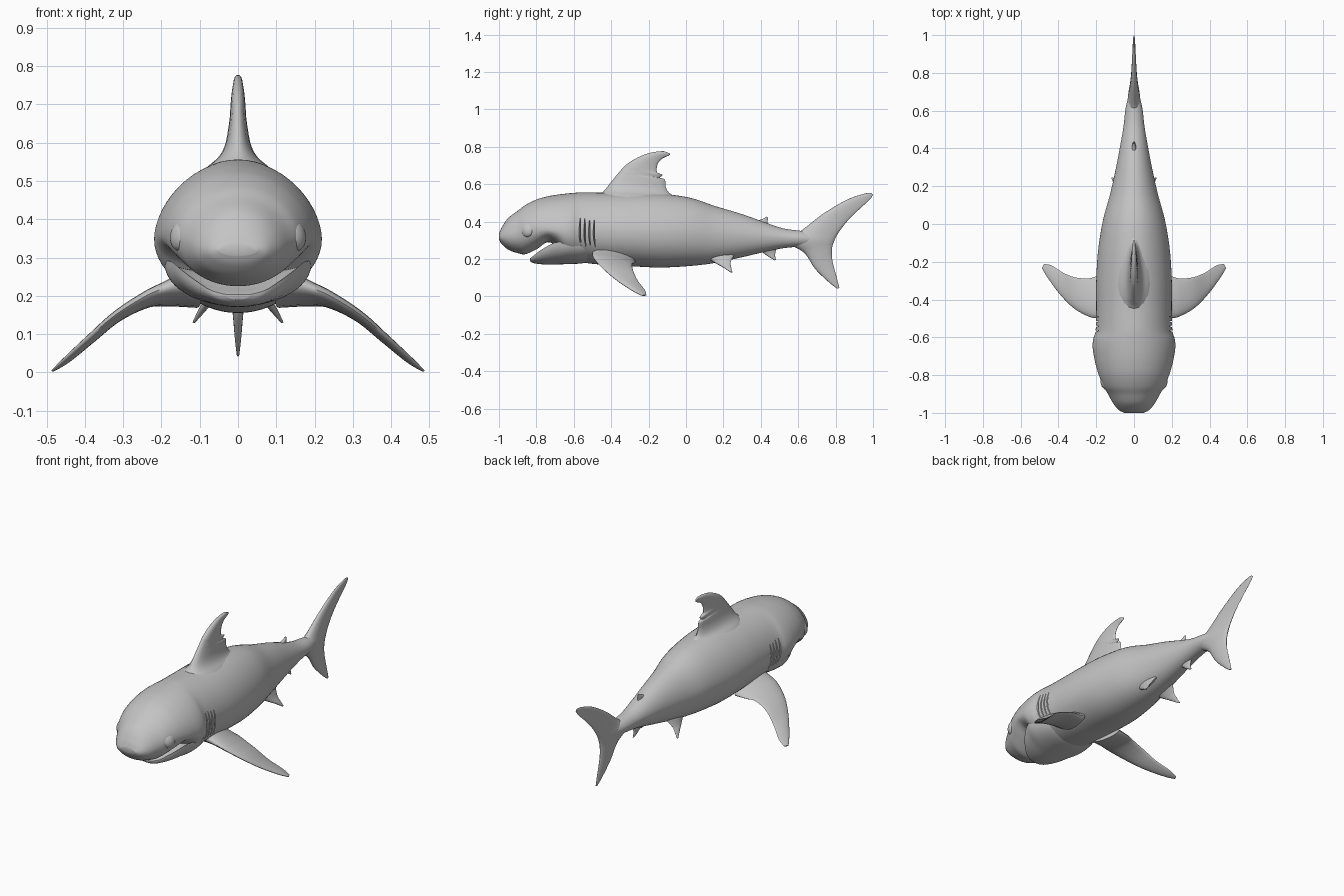
import bpy, bmesh, math
from mathutils import Vector

if "Cube" in bpy.data.objects:
    bpy.data.objects.remove(bpy.data.objects["Cube"])

skin = bpy.data.materials.new("grey skin")
skin.use_nodes = True
GREY = (0.55, 0.55, 0.55, 1)
skin.diffuse_color = GREY
skin.node_tree.nodes["Principled BSDF"].inputs["Base Color"].default_value = GREY


def spline(rows, steps):
    """Smooth curve through rows of equal length."""
    rows = [Vector(r) for r in rows]
    out = []
    for i in range(len(rows) - 1):
        a, b = rows[max(i - 1, 0)], rows[i]
        c, d = rows[i + 1], rows[min(i + 2, len(rows) - 1)]
        for s in range(steps):
            t = s / steps
            out.append(b + (c - a) * (t / 2) + (a * 2 - b * 5 + c * 4 - d) * (t * t / 2)
                       + (b * 3 - a - c * 3 + d) * (t ** 3 / 2))
    return out + [rows[-1]]


def skin_rings(name, rings, angle=40):
    """Bridge closed rings into a capped, smooth object."""
    bm = bmesh.new()
    loops = [[bm.verts.new(p) for p in ring] for ring in rings]
    n = len(loops[0])
    for a, b in zip(loops, loops[1:]):
        for k in range(n):
            bm.faces.new((a[k], a[(k + 1) % n], b[(k + 1) % n], b[k]))
    bm.faces.new(loops[0])
    bm.faces.new(loops[-1])
    bmesh.ops.recalc_face_normals(bm, faces=bm.faces)
    mesh = bpy.data.meshes.new(name)
    bm.to_mesh(mesh)
    bm.free()
    obj = bpy.data.objects.new(name, mesh)
    bpy.context.collection.objects.link(obj)
    mesh.materials.append(skin)
    smooth(obj, angle)
    return obj


def smooth(obj, angle):
    bpy.ops.object.select_all(action="DESELECT")
    obj.select_set(True)
    bpy.context.view_layer.objects.active = obj
    bpy.ops.object.shade_smooth_by_angle(angle=math.radians(angle))


def loft(name, stations, sides=56):
    """Stations: y, top z, bottom z, half width, z of the widest line.
    The section is narrower towards the back and fuller towards the belly."""
    rings = []
    for y, top, bottom, w, mid in spline(stations, 6):
        ring = []
        for k in range(sides):
            a = math.tau * k / sides
            s = math.sin(a)
            if s > 0:
                z = mid + (top - mid) * s ** 1.15
            else:
                z = mid - (mid - bottom) * (-s) ** 0.92
            ring.append((w * math.cos(a), y, z))
        rings.append(ring)
    return skin_rings(name, rings, 50)


def fin(name, stations, side=1, steps=6):
    """Stations: leading xyz, trailing xyz, half thickness."""
    rows = spline([(*a, *b, t) for a, b, t in stations], steps)
    mids = [(Vector(r[0:3]) + Vector(r[3:6])) / 2 for r in rows]
    rings, n = [], 20
    for i, r in enumerate(rows):
        lead, trail = Vector(r[0:3]), Vector(r[3:6])
        span = mids[min(i + 1, len(mids) - 1)] - mids[max(i - 1, 0)]
        normal = (trail - lead).cross(span).normalized()
        ring = []
        for k in range(n):
            a = math.tau * k / n
            u = 0.5 - 0.5 * math.cos(a)
            p = lead.lerp(trail, u) + normal * r[6] * math.sin(a) * (1.25 - 0.6 * u)
            ring.append((p.x * side, p.y, p.z))
        rings.append(ring)
    return skin_rings(name, rings, 60)


def flat_fin(name, stations, steps=6):
    """Upright fin in the middle plane, stations: leading yz, trailing yz, thickness."""
    return fin(name, [((0, *a), (0, *b), t) for a, b, t in stations], 1, steps)


# Body and upper head
body = loft("body", [
    (-1.0, .335, .305, .05, .32), (-.985, .37, .28, .08, .32), (-.95, .42, .25, .11, .325),
    (-.90, .458, .232, .138, .34), (-.86, .488, .226, .161, .36), (-.80, .518, .252, .186, .365),
    (-.74, .535, .29, .204, .36), (-.69, .544, .265, .214, .355), (-.65, .549, .212, .219, .35),
    (-.61, .553, .19, .216, .35), (-.56, .556, .182, .203, .35), (-.45, .555, .17, .20, .35),
    (-.30, .555, .162, .20, .345), (-.14, .55, .155, .19, .34), (.02, .528, .163, .164, .34),
    (.16, .482, .18, .126, .33), (.30, .44, .21, .095, .325), (.42, .397, .238, .072, .32),
    (.52, .364, .258, .055, .315), (.62, .35, .268, .043, .31), (.74, .33, .28, .012, .305)])

# Lower jaw with a hollow top
loft("lower_jaw", [
    (-.835, .203, .19, .03, .203), (-.82, .21, .18, .07, .214), (-.79, .222, .174, .108, .238),
    (-.75, .24, .171, .143, .264), (-.70, .255, .171, .172, .288), (-.64, .26, .173, .193, .292),
    (-.55, .26, .178, .18, .29), (-.47, .27, .20, .15, .29)])

# Gill slits, cut into the body
for side in (-1, 1):
    for i in range(4):
        y = -.578 + .025 * i
        cutter = fin("gill_cutter", [
            ((.30, y + .012, .42 - .004 * i), (.18, y + .012, .42 - .004 * i), .003),
            ((.30, y, .37), (.175, y + .014, .37), .006),
            ((.30, y, .31), (.175, y + .014, .31), .006),
            ((.30, y + .018, .265), (.175, y + .018, .265), .003)], side)
        cut = body.modifiers.new("gill_slit", "BOOLEAN")
        cut.operation, cut.solver, cut.object = "DIFFERENCE", "EXACT", cutter
        bpy.context.view_layer.objects.active = body
        bpy.ops.object.modifier_apply(modifier=cut.name)
        bpy.data.objects.remove(cutter)
smooth(body, 40)

# Dorsal fin with a flared root and a ragged bite in its trailing edge
flat_fin("dorsal_fin", [
    ((-.53, .47), (.06, .46), .15), ((-.47, .535), (-.03, .522), .088),
    ((-.435, .568), (-.085, .55), .052), ((-.41, .60), (-.108, .585), .034),
    ((-.37, .65), (-.113, .625), .025),
    ((-.355, .667), (-.14, .635), .023), ((-.34, .685), (-.125, .65), .021),
    ((-.315, .708), (-.155, .665), .020), ((-.27, .737), (-.152, .705), .017),
    ((-.21, .763), (-.13, .735), .013), ((-.16, .774), (-.09, .755), .010),
    ((-.12, .777), (-.085, .765), .006)])

# Tail fin, lower tip to upper tip
flat_fin("tail_fin", [
    ((.808, .042), (.82, .045), .003), ((.765, .075), (.805, .105), .008),
    ((.69, .148), (.783, .19), .015), ((.63, .235), (.78, .25), .024),
    ((.52, .305), (.79, .29), .036), ((.615, .352), (.812, .335), .026),
    ((.73, .44), (.86, .40), .016), ((.86, .517), (.925, .465), .010),
    ((.955, .55), (.98, .515), .006), ((.99, .553), (1.0, .543), .003)])

# Small upper and lower fins near the tail
flat_fin("second_dorsal_fin", [
    ((.30, .37), (.47, .35), .03), ((.375, .402), (.44, .385), .013),
    ((.415, .417), (.437, .405), .007), ((.43, .427), (.438, .422), .003)])
flat_fin("anal_fin", [
    ((.35, .28), (.50, .29), .03), ((.41, .235), (.48, .243), .012),
    ((.445, .21), (.477, .215), .007), ((.475, .193), (.483, .197), .003)])

for side, word in ((1, "left"), (-1, "right")):
    # Long swept pectoral fins
    fin(word + "_pectoral_fin", [
        ((.10, -.50, .25), (.12, -.27, .185), .05), ((.18, -.50, .225), (.19, -.275, .18), .028),
        ((.24, -.49, .20), (.24, -.288, .174), .019), ((.32, -.445, .15), (.31, -.283, .14), .014),
        ((.39, -.375, .09), (.375, -.258, .085), .011), ((.455, -.288, .032), (.435, -.22, .034), .008),
        ((.487, -.235, .004), (.475, -.212, .007), .003)], side)
    # Pelvic fins
    fin(word + "_pelvic_fin", [
        ((.045, .08, .235), (.045, .27, .24), .03), ((.075, .145, .187), (.08, .24, .187), .013),
        ((.097, .195, .158), (.10, .242, .155), .008), ((.115, .237, .13), (.117, .248, .13), .003)], side)
    # Eyes
    bpy.ops.mesh.primitive_uv_sphere_add(segments=24, ring_count=16, radius=1,
                                         location=(.146 * side, -.844, .358),
                                         rotation=(0, -.25 * side, -.5 * side))
    eye = bpy.context.object
    eye.name = word + "_eye"
    eye.scale = (.028, .039, .042)
    eye.data.materials.append(skin)
    smooth(eye, 60)
